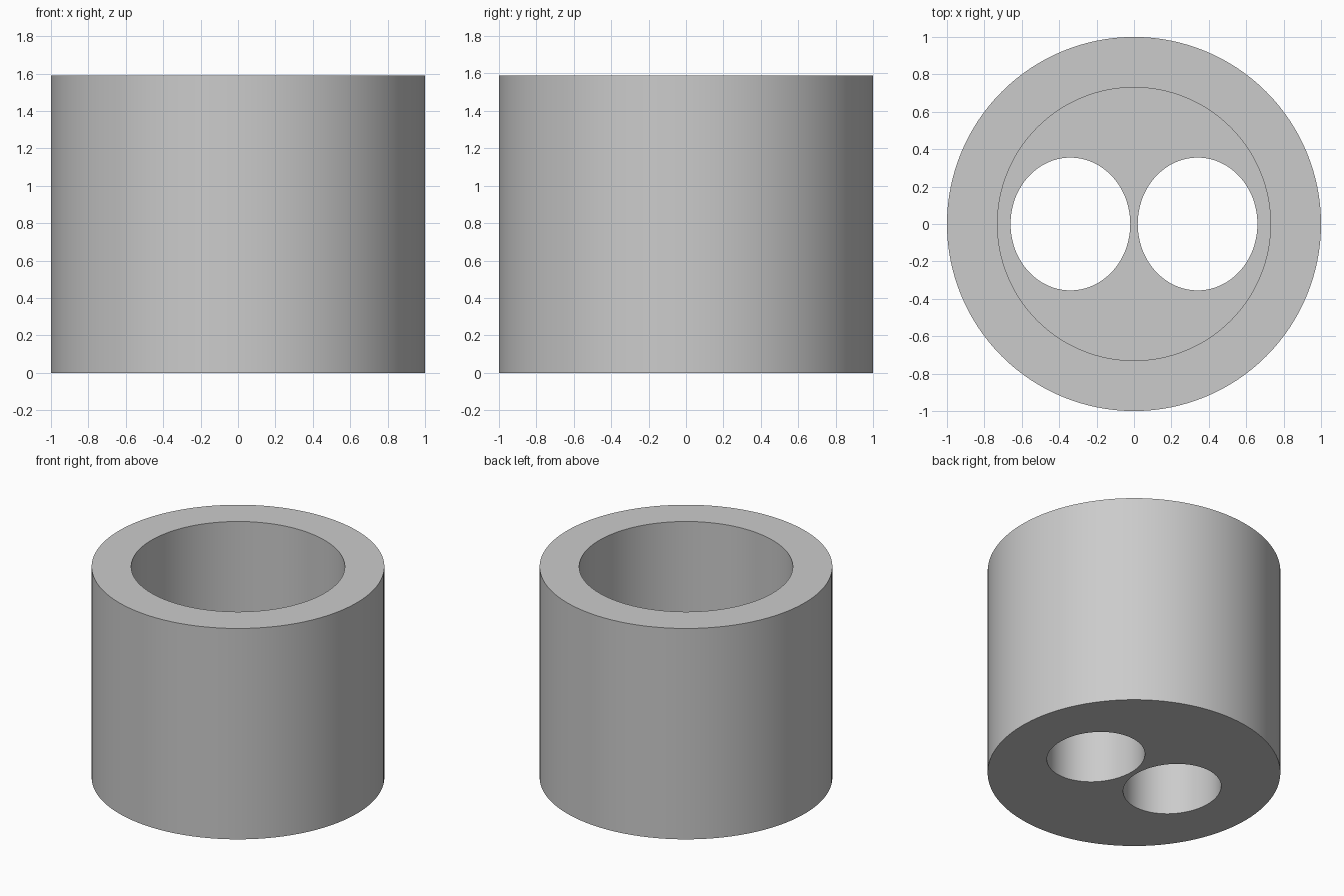
import bpy
import math

cube = bpy.data.objects.get("Cube")
if cube:
    bpy.data.objects.remove(cube, do_unlink=True)

HEIGHT = 1.59
FLOOR = 0.62      # thickness of the solid base under the bore
BORE = 0.73

grey = bpy.data.materials.new("plain grey")
grey.use_nodes = True
colour = (0.6, 0.6, 0.6, 1)
grey.diffuse_color = colour
grey.node_tree.nodes["Principled BSDF"].inputs["Base Color"].default_value = colour


def cylinder(name, rx, ry, bottom, top, x=0):
    """Upright elliptical cylinder between two heights."""
    bpy.ops.mesh.primitive_cylinder_add(
        vertices=128, radius=1, depth=top - bottom,
        location=(x, 0, (bottom + top) / 2))
    obj = bpy.context.object
    obj.name = name
    obj.scale = (rx, ry, 1)
    bpy.ops.object.transform_apply(location=True, rotation=True, scale=True)
    obj.data.materials.append(grey)
    return obj


def cut(target, cutter):
    """Subtract the cutter from the target, then discard it."""
    cutter.hide_render = True
    bpy.context.view_layer.objects.active = target
    mod = target.modifiers.new(cutter.name, 'BOOLEAN')
    mod.operation = 'DIFFERENCE'
    mod.solver = 'EXACT'
    mod.object = cutter
    bpy.ops.object.modifier_apply(modifier=mod.name)
    bpy.data.objects.remove(cutter, do_unlink=True)


# Outer body
body = cylinder("cylindrical_body", 1, 1, 0, HEIGHT)

# Wide bore, open at the top
cut(body, cylinder("bore_cutter", BORE, BORE, FLOOR, HEIGHT + 0.2))

# Pair of oval holes through the base
for side in (-1, 1):
    cut(body, cylinder("hole_cutter", 0.32, 0.355, -0.2, FLOOR + 0.2, side * 0.34))

# Smooth walls with sharp rims
bpy.ops.object.select_all(action='DESELECT')
body.select_set(True)
bpy.context.view_layer.objects.active = body
bpy.ops.object.shade_smooth_by_angle(angle=math.radians(30))
